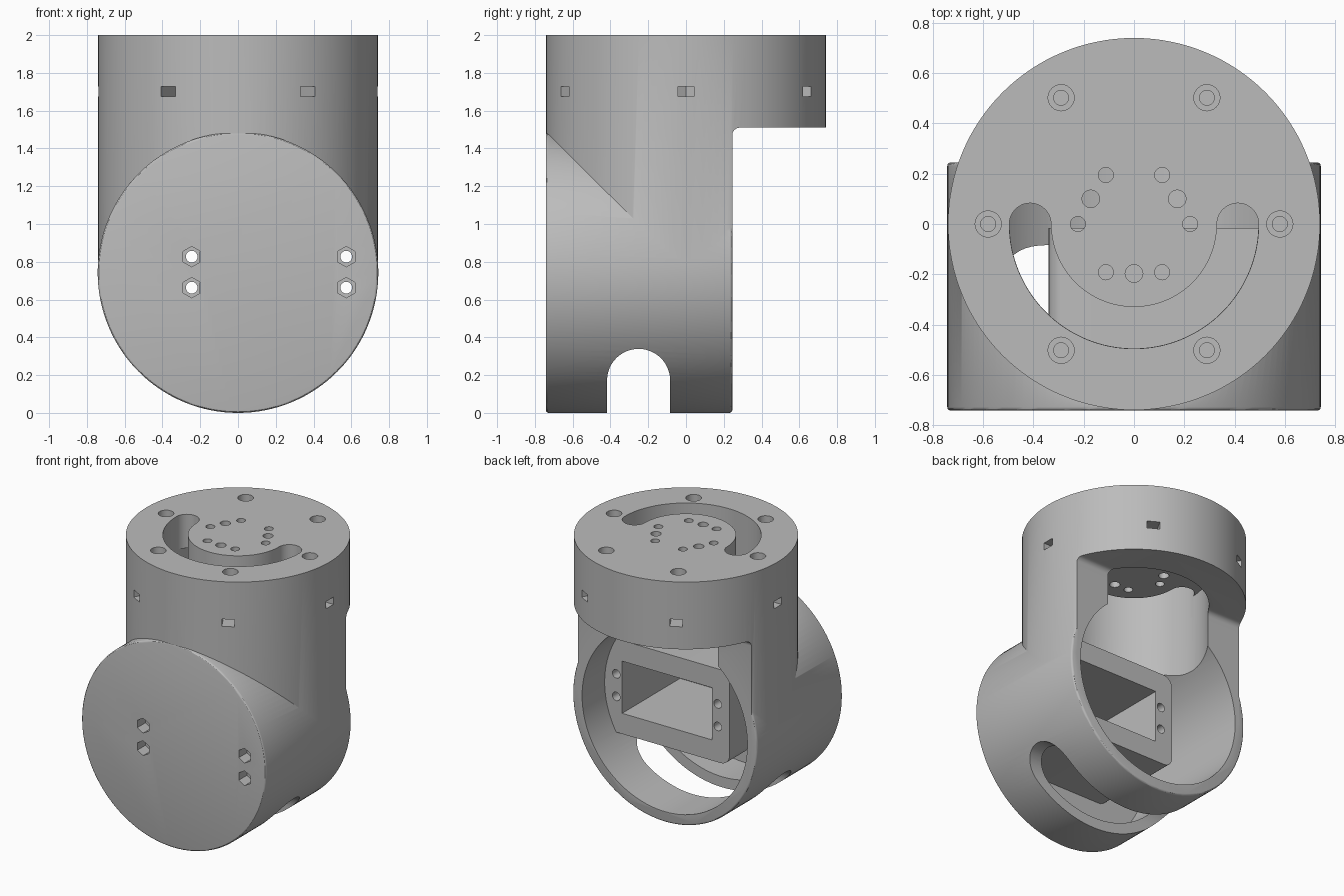
import bpy, bmesh, math
from mathutils import Matrix, Vector

cube = bpy.data.objects.get("Cube")
if cube:
    bpy.data.objects.remove(cube, do_unlink=True)

grey = bpy.data.materials.new("plain grey")
grey.use_nodes = True
COLOUR = (0.5, 0.5, 0.5, 1)
grey.diffuse_color = COLOUR
grey.node_tree.nodes["Principled BSDF"].inputs["Base Color"].default_value = COLOUR

R = 0.743        # outer radius of the lying barrel
AXIS = 0.743     # height of the barrel axis
BACK = 0.245     # rear plane of barrel and column
SHELF = 1.51     # underside of the head


def finish(name, bm):
    bmesh.ops.recalc_face_normals(bm, faces=bm.faces)
    mesh = bpy.data.meshes.new(name)
    bm.to_mesh(mesh)
    bm.free()
    mesh.materials.append(grey)
    ob = bpy.data.objects.new(name, mesh)
    bpy.context.scene.collection.objects.link(ob)
    return ob


def prism(name, points, low, high, matrix=Matrix()):
    """Extrude a flat outline from low to high along local z."""
    bm = bmesh.new()
    face = bm.faces.new([bm.verts.new((x, y, low)) for x, y in points])
    ext = bmesh.ops.extrude_face_region(bm, geom=[face])
    top = [v for v in ext["geom"] if isinstance(v, bmesh.types.BMVert)]
    bmesh.ops.translate(bm, verts=top, vec=(0, 0, high - low))
    bm.transform(matrix)
    return finish(name, bm)


def arc(r, a0, a1, n, cx=0, cy=0):
    return [(cx + r * math.cos(math.radians(a0 + (a1 - a0) * i / n)),
             cy + r * math.sin(math.radians(a0 + (a1 - a0) * i / n))) for i in range(n + 1)]


def circle(r, n=24, cx=0, cy=0):
    return arc(r, 0, 360, n, cx, cy)[:-1]


def rounded(x0, x1, y0, y1, r):
    return (arc(r, 0, 90, 6, x1 - r, y1 - r) + arc(r, 90, 180, 6, x0 + r, y1 - r)
            + arc(r, 180, 270, 6, x0 + r, y0 + r) + arc(r, 270, 360, 6, x1 - r, y0 + r))


def combine(target, other, operation="DIFFERENCE"):
    mod = target.modifiers.new("combine", "BOOLEAN")
    mod.operation = operation
    mod.solver = "EXACT"
    mod.object = other
    bpy.context.view_layer.objects.active = target
    bpy.ops.object.modifier_apply(modifier=mod.name)
    bpy.data.objects.remove(other, do_unlink=True)


# Local x, y, z become world x, z, -y: outlines drawn on the front
FRONT = Matrix(((1, 0, 0, 0), (0, 0, -1, 0), (0, 1, 0, 0), (0, 0, 0, 1)))
# Local x, y, z become world y, z, x: outlines drawn on the side
SIDE = Matrix(((0, 0, 1, 0), (1, 0, 0, 0), (0, 1, 0, 0), (0, 0, 0, 1)))

# Upright column and head, cut away behind below the shelf
body = prism("joint_housing", circle(0.74, 128), 0.775, 2)
combine(body, prism("rear_cut", rounded(BACK, 1.5, 0, SHELF, 0.04), -1, 1, SIDE))

# Lying barrel with softened rims
barrel = prism("barrel", circle(R, 128, 0, AXIS), -BACK, 0.742, FRONT)
bm = bmesh.new()
bm.from_mesh(barrel.data)
rims = [e for e in bm.edges if any(len(f.verts) > 4 for f in e.link_faces)]
bmesh.ops.bevel(bm, geom=rims, offset=0.014, segments=3, profile=0.5, affect="EDGES")
bm.to_mesh(barrel.data)
bm.free()
combine(body, barrel, "UNION")

# Hollow interior: barrel bore and upright bore
combine(body, prism("barrel_bore", circle(0.666, 128, 0, AXIS), -0.4, 0.685, FRONT))
combine(body, prism("upright_bore", circle(0.495, 96), AXIS + 0.02, 1.753))

# Motor mount block, trimmed to the barrel and fused to its wall
block = prism("motor_mount", rounded(-0.34, 0.9, AXIS - 0.34, AXIS + 0.34, 0.07), 0.015, 0.71, FRONT)
combine(block, prism("mount_trim", circle(0.70, 96, 0, AXIS), -1, 1, FRONT), "INTERSECT")
combine(body, block, "UNION")
window = [(-0.2, AXIS - 0.19), (0.525, AXIS - 0.19), (0.525, AXIS + 0.19), (-0.2, AXIS + 0.19)]
combine(body, prism("motor_window", window, -0.1, 0.68, FRONT))

# Mount screws with hexagonal nut pockets on the front
for x in (-0.245, 0.573):
    for z in (0.663, 0.827):
        combine(body, prism("mount_screw", circle(0.031, 20, x, z), -0.1, 0.9, FRONT))
        hexagon = [(x + 0.054 * math.sin(k * math.pi / 3), z + 0.054 * math.cos(k * math.pi / 3))
                   for k in range(6)]
        combine(body, prism("nut_pocket", hexagon, 0.65, 0.9, FRONT))

# Arched cable slot across the barrel's underside
arch = [(-0.418, -0.2), (-0.084, -0.2)] + arc(0.167, 0, 180, 24, -0.251, 0.172)
combine(body, prism("bottom_slot", arch, -1, 1, SIDE))

# Curved cable slot in the top
mid, half = 0.413, 0.083
band = (arc(mid + half, 180, 360, 64) + arc(half, 0, 180, 16, mid, 0)[1:-1]
        + arc(mid - half, 360, 180, 64) + arc(half, 0, 180, 16, -mid, 0)[1:-1])
combine(body, prism("top_slot", band, 1.6, 2.1))

# Ring of counterbored screw holes with radial nut slots
for k in range(6):
    turn = Matrix.Rotation(k * math.pi / 3, 4, "Z")
    combine(body, prism("counterbore", circle(0.052, 24, 0.58), 1.9, 2.1, turn))
    combine(body, prism("screw_bore", circle(0.03, 16, 0.58), 1.6, 2.05, turn))
    nut = [(0.9, -0.043), (0.9, 0.043), (0.555, 0.043), (0.53, 0), (0.555, -0.043)]
    combine(body, prism("nut_slot", nut, 1.674, 1.727, turn))

# Small holes through the central plate
for x, y, r in ((0.112, 0.195, 0.03), (0.172, 0.1, 0.035), (0.223, 0, 0.03), (0.112, -0.192, 0.03)):
    for side in (-1, 1):
        combine(body, prism("horn_hole", circle(r, 20, side * x, y), 1.6, 2.1))
combine(body, prism("horn_hole", circle(0.035, 20, 0, -0.197), 1.6, 2.1))

bpy.ops.object.select_all(action="DESELECT")
body.select_set(True)
bpy.context.view_layer.objects.active = body
bpy.ops.object.shade_smooth_by_angle(angle=math.radians(30))
